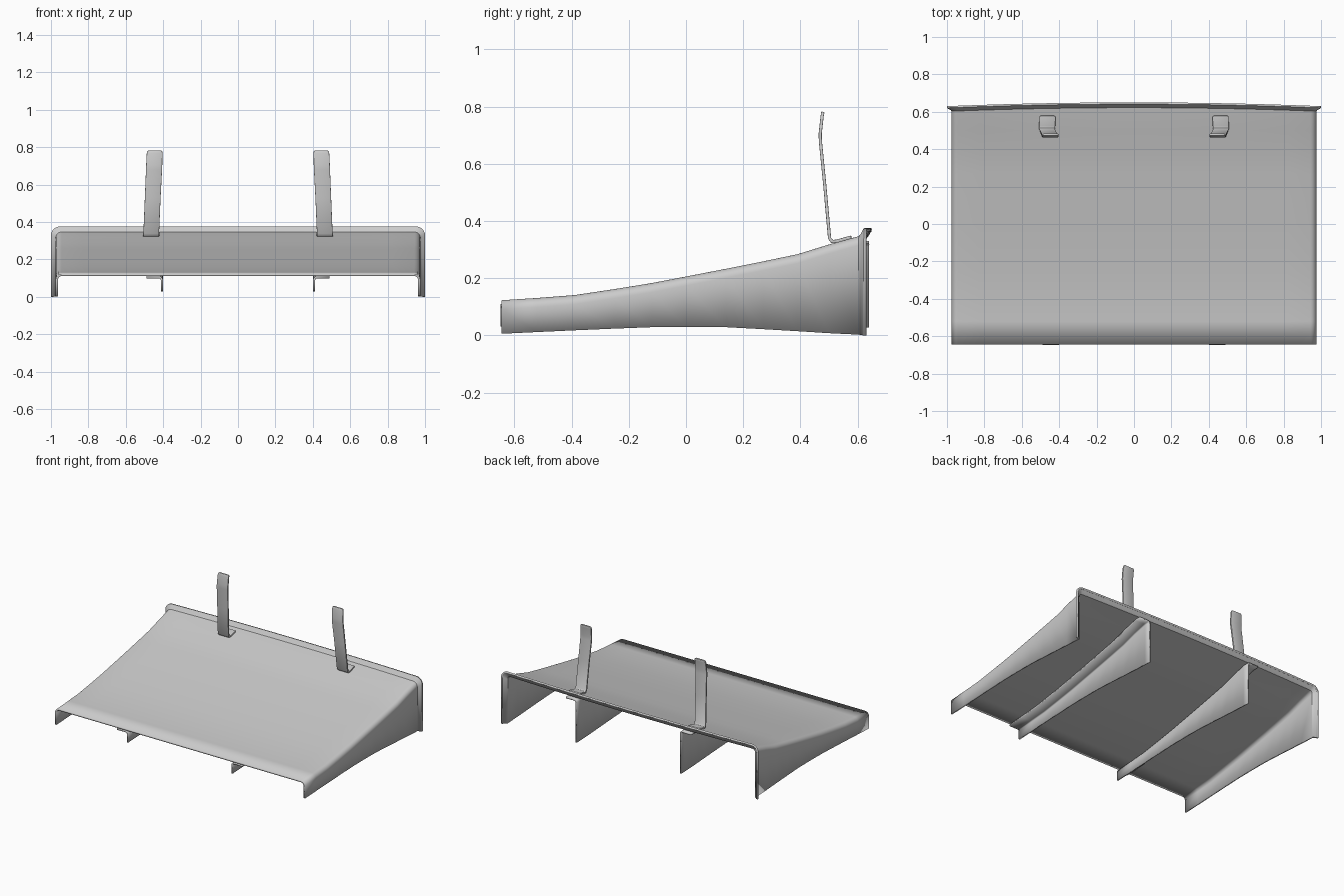
import bpy, math

if "Cube" in bpy.data.objects:
    bpy.data.objects.remove(bpy.data.objects["Cube"])

# Side profile stations: y, top z, bottom z
STATIONS = [(-0.645, 0.123, 0.006), (-0.52, 0.131, 0.012), (-0.39, 0.141, 0.018),
            (-0.25, 0.162, 0.024), (-0.12, 0.183, 0.029), (0.0, 0.206, 0.030),
            (0.14, 0.233, 0.029), (0.27, 0.259, 0.022), (0.39, 0.284, 0.015),
            (0.50, 0.318, 0.008), (0.60, 0.347, 0.003)]


def loft(name, rings, thickness, mirror=False, bevel=0.0):
    """Skin a list of point rings, then thicken inward."""
    n = len(rings[0])
    verts = [p for r in rings for p in r]
    faces = [(j * n + i, j * n + i + 1, (j + 1) * n + i + 1, (j + 1) * n + i)
             for j in range(len(rings) - 1) for i in range(n - 1)]
    mesh = bpy.data.meshes.new(name)
    mesh.from_pydata(verts, [], faces)
    ob = bpy.data.objects.new(name, mesh)
    bpy.context.collection.objects.link(ob)
    s = ob.modifiers.new("thickness", 'SOLIDIFY')
    s.thickness = thickness
    s.offset = -1
    s.use_even_offset = True
    if bevel:
        b = ob.modifiers.new("soft_edges", 'BEVEL')
        b.width = bevel
        b.segments = 2
        b.angle_limit = math.radians(50)
    if mirror:
        m = ob.modifiers.new("mirror", 'MIRROR')
        m.use_axis[0] = True
    bpy.ops.object.select_all(action='DESELECT')
    ob.select_set(True)
    bpy.context.view_layer.objects.active = ob
    bpy.ops.object.shade_smooth_by_angle(angle=math.radians(35))
    return ob


def arc(cx, cz, r, a0, a1, n=6):
    return [(cx + r * math.cos(math.radians(a0 + (a1 - a0) * i / n)),
             cz + r * math.sin(math.radians(a0 + (a1 - a0) * i / n))) for i in range(n + 1)]


def bow(x):
    return 0.02 * (1 - x * x)


# Ramp shell: inverted U section with a flared, bowed rear rim
def shell_ring(y, zt, zb, grow=0.0, bowed=0.0):
    w, zt, r = 0.975 + grow, zt + grow, 0.032 + grow * 0.6
    left = [(-w, zb)] + arc(-w + r, zt - r, r, 180, 90)
    mid = [(-w + r + (2 * w - 2 * r) * i / 16, zt) for i in range(1, 16)]
    right = arc(w - r, zt - r, r, 90, 0) + [(w, zb)]
    return [(x, y + bowed * bow(x), z) for x, z in left + mid + right]


rings = [shell_ring(*s) for s in STATIONS[:-1]]
rings += [shell_ring(0.602, 0.347, 0.003, 0, 1),
          shell_ring(0.609, 0.350, 0.002, 0.006, 1),
          shell_ring(0.615, 0.350, 0.001, 0.018, 1),
          shell_ring(0.621, 0.351, 0.0, 0.025, 1),
          shell_ring(0.630, 0.349, 0.0, 0.025, 1)]
loft("ramp_shell", rings, 0.012)


# Angle-section ribs under the shell
def rib_ring(y, zt, zb):
    top, x0, r = zt - 0.013, 0.402, 0.018
    return [(x, y, z) for x, z in [(x0, zb)] + arc(x0 + r, top - r, r, 180, 90, 4) + [(0.488, top)]]


ribs = [(-0.648, 0.123, 0.032)] + [(y, zt, zb + 0.026) for y, zt, zb in STATIONS[1:-1]]
ribs += [(0.60, 0.342, 0.03), (0.64, 0.343, 0.028)]
loft("support_rib", [rib_ring(*s) for s in ribs], 0.011, mirror=True)

# Bent hook straps: path of centre x, y, z, half width
path = [(0.463, 0.577, 0.349, 0.036), (0.463, 0.572, 0.348, 0.043), (0.464, 0.525, 0.335, 0.043),
        (0.465, 0.513, 0.334, 0.042), (0.464, 0.507, 0.342, 0.042), (0.456, 0.490, 0.53, 0.042),
        (0.449, 0.475, 0.68, 0.043), (0.448, 0.4745, 0.705, 0.043), (0.446, 0.481, 0.765, 0.042),
        (0.445, 0.483, 0.776, 0.040), (0.445, 0.4835, 0.781, 0.034)]
loft("hook_strap", [[(x + h, y, z), (x - h, y, z)] for x, y, z, h in path][::1],
     0.011, mirror=True, bevel=0.002)
